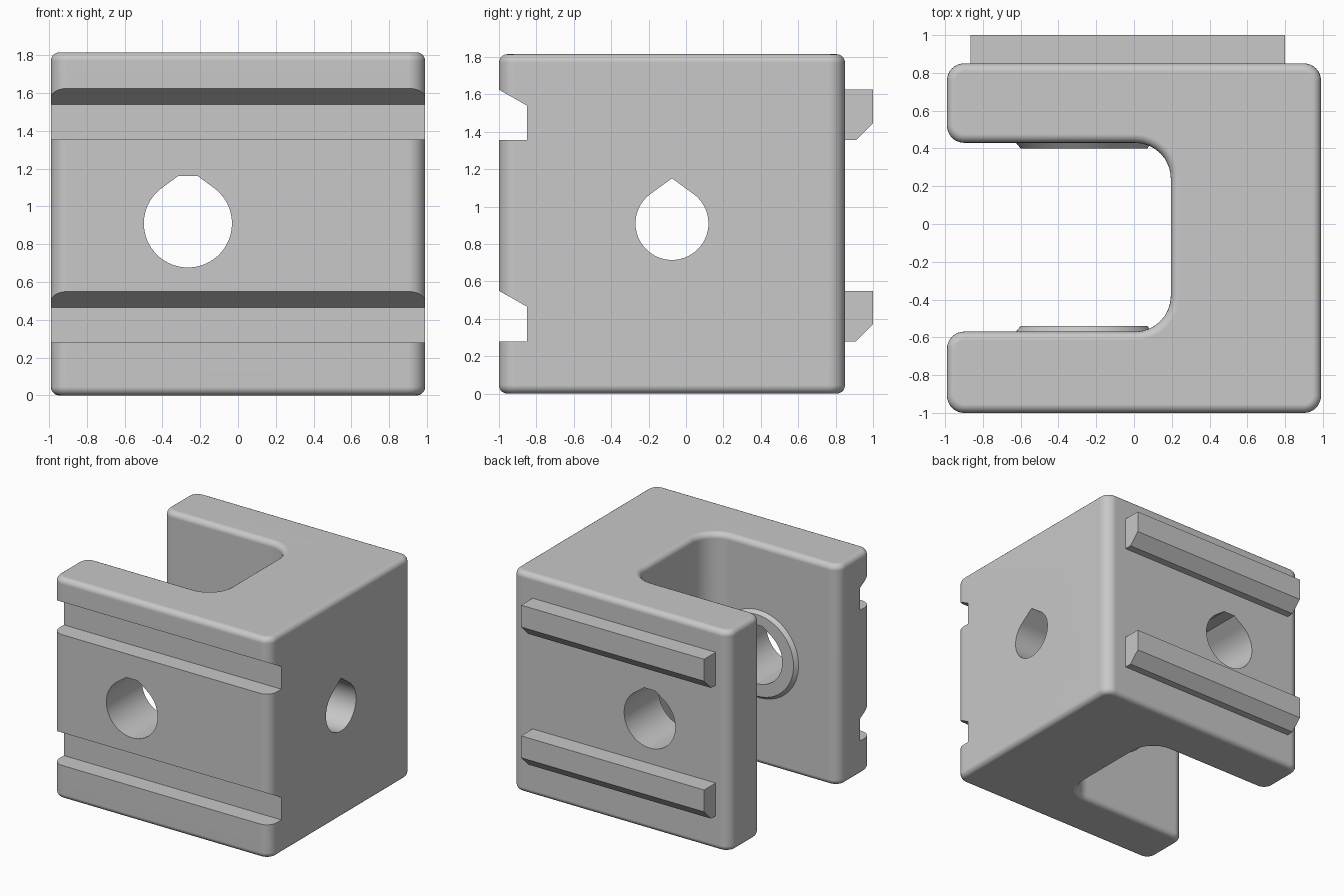
import bpy, bmesh, math
from mathutils import Vector, Matrix

cube = bpy.data.objects.get("Cube")
if cube:
    bpy.data.objects.remove(cube, do_unlink=True)

GREY = (0.58, 0.58, 0.58, 1.0)
grey = bpy.data.materials.new("light grey plastic")
grey.use_nodes = True
grey.diffuse_color = GREY
grey.node_tree.nodes["Principled BSDF"].inputs["Base Color"].default_value = GREY

HOLE_Z = 0.91
PIN_X = -0.265
SLOT_BACK, SLOT_FRONT = 0.43, -0.57


def finish(name, bm):
    bmesh.ops.recalc_face_normals(bm, faces=bm.faces)
    mesh = bpy.data.meshes.new(name)
    bm.to_mesh(mesh)
    bm.free()
    mesh.materials.append(grey)
    obj = bpy.data.objects.new(name, mesh)
    bpy.context.collection.objects.link(obj)
    return obj


def prism(name, profile, axis, start, end, rim=0.0):
    """Extrude a 2D profile along an axis, optionally rounding both rims."""
    place = {"x": lambda a, b, t: (t, a, b),
             "y": lambda a, b, t: (a, t, b),
             "z": lambda a, b, t: (a, b, t)}[axis]
    bm = bmesh.new()
    low = [bm.verts.new(place(a, b, start)) for a, b in profile]
    high = [bm.verts.new(place(a, b, end)) for a, b in profile]
    caps = [bm.faces.new(low), bm.faces.new(high)]
    for i in range(len(low)):
        j = (i + 1) % len(low)
        bm.faces.new((low[i], low[j], high[j], high[i]))
    bmesh.ops.recalc_face_normals(bm, faces=bm.faces)
    if rim:
        edges = [e for f in caps for e in f.edges]
        bmesh.ops.bevel(bm, geom=edges, offset=rim, segments=5,
                        profile=0.5, affect="EDGES")
    return finish(name, bm)


def rounded(corners, steps=8):
    """Round each right-angled corner (x, y, radius) of an outline."""
    points = []
    for i, (x, y, r) in enumerate(corners):
        p = Vector((x, y))
        to_prev = (Vector(corners[i - 1][:2]) - p).normalized()
        to_next = (Vector(corners[(i + 1) % len(corners)][:2]) - p).normalized()
        centre = p + r * (to_prev + to_next)
        for k in range(steps + 1):
            t = math.pi / 2 * k / steps
            points.append(centre - r * (to_next * math.cos(t) + to_prev * math.sin(t)))
    return points


def teardrop(cx, cz, r, top=None):
    """Circle with a pointed roof, cut flat at height top if given."""
    tangent = math.radians(54)
    sweep = 2 * math.pi - (math.pi - 2 * tangent)
    steps = 56
    pts = []
    for k in range(steps + 1):
        a = math.pi - tangent + sweep * k / steps
        pts.append((cx + r * math.cos(a), cz + r * math.sin(a)))
    apex = cz + r / math.sin(tangent)
    if top is None:
        pts.append((cx, apex))
    else:
        half = (apex - top) * math.tan(tangent)
        pts += [(cx + half, top), (cx - half, top)]
    return pts


def boss(name, wall_y, direction):
    """Tapered ring seat standing proud of a slot wall."""
    bm = bmesh.new()
    bmesh.ops.create_cone(bm, cap_ends=True, segments=72,
                          radius1=0.377, radius2=0.335, depth=0.05)
    turn = Matrix.Rotation(-direction * math.pi / 2, 4, "X")
    move = Matrix.Translation((PIN_X, wall_y + direction * 0.005, HOLE_Z))
    bmesh.ops.transform(bm, matrix=move @ turn, verts=bm.verts)
    return finish(name, bm)


def combine(target, tool, operation):
    mod = target.modifiers.new(tool.name, "BOOLEAN")
    mod.operation = operation
    mod.solver = "EXACT"
    mod.object = tool
    bpy.context.view_layer.objects.active = target
    bpy.ops.object.modifier_apply(modifier=mod.name)
    bpy.data.objects.remove(tool, do_unlink=True)


# U-shaped block, open to the -x side
outline = rounded([
    (-0.99, -1.0, 0.09), (0.99, -1.0, 0.09), (0.99, 0.85, 0.09), (-0.99, 0.85, 0.09),
    (-0.99, SLOT_BACK, 0.09), (0.195, SLOT_BACK, 0.19),
    (0.195, SLOT_FRONT, 0.19), (-0.99, SLOT_FRONT, 0.09)])
body = prism("bracket_body", outline, "z", 0.0, 1.815, rim=0.045)

# Ring seats on the slot walls
combine(body, boss("back_boss", SLOT_BACK, -1), "UNION")
combine(body, boss("front_boss", SLOT_FRONT, 1), "UNION")

# Pin hole through both arms and a smaller hole through the web
combine(body, prism("pin_hole", teardrop(PIN_X, HOLE_Z, 0.233, 1.16), "y", -1.2, 1.2),
        "DIFFERENCE")
combine(body, prism("web_hole", teardrop(-0.075, HOLE_Z, 0.195), "x", 0.05, 1.2),
        "DIFFERENCE")

# Matching grooves on the front and rails on the back
parts = [body]
for label, z in (("lower", 0.28), ("upper", 1.355)):
    slope = 0.085 / 0.15
    groove = [(-1.1, z), (-0.85, z), (-0.85, z + 0.185), (-1.1, z + 0.185 + 0.25 * slope)]
    combine(body, prism(label + "_groove", groove, "x", -1.2, 1.2), "DIFFERENCE")
    rail = [(0.82, z), (0.91, z), (1.0, z + 0.09), (1.0, z + 0.27), (0.82, z + 0.27)]
    parts.append(prism(label + "_rail", rail, "x", -0.865, 0.80))

# Smooth the rounds and keep hard edges crisp
for obj in parts:
    bpy.ops.object.select_all(action="DESELECT")
    obj.select_set(True)
    bpy.context.view_layer.objects.active = obj
    bpy.ops.object.shade_smooth_by_angle(angle=math.radians(30))
    weighted = obj.modifiers.new("even_normals", "WEIGHTED_NORMAL")
    weighted.keep_sharp = True
